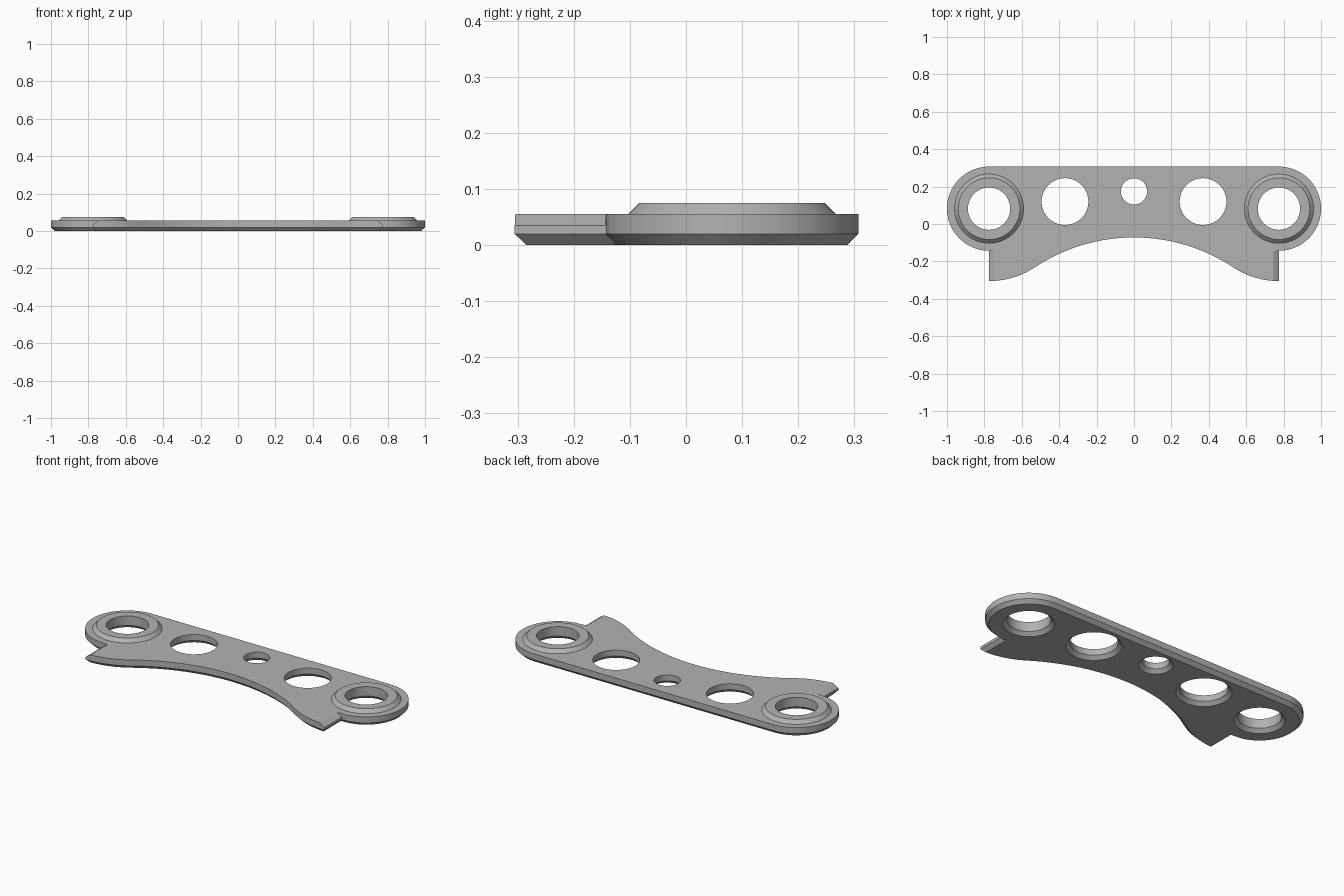
import bpy, bmesh, math
from mathutils import Vector

if "Cube" in bpy.data.objects:
    bpy.data.objects.remove(bpy.data.objects["Cube"], do_unlink=True)

TOP, BEVEL, BOSS_TOP = 0.055, 0.02, 0.075
LUG_X, LUG_Y, LUG_R = 0.775, 0.082, 0.225
SEGMENTS = 64

grey = bpy.data.materials.new("plain grey")
grey.use_nodes = True
colour = (0.45, 0.45, 0.45, 1)
grey.diffuse_color = colour
grey.node_tree.nodes["Principled BSDF"].inputs["Base Color"].default_value = colour


def arc(cx, cy, r, start, end, steps):
    angles = [math.radians(start + (end - start) * i / steps) for i in range(steps + 1)]
    return [Vector((cx + r * math.cos(a), cy + r * math.sin(a))) for a in angles]


def inset(points, d):
    """Move a counter-clockwise outline inwards with mitred corners."""
    result = []
    for i, p in enumerate(points):
        a = (p - points[i - 1]).normalized()
        b = (points[(i + 1) % len(points)] - p).normalized()
        na, nb = Vector((-a.y, a.x)), Vector((-b.y, b.x))
        result.append(p + (na + nb) * d / (1 + na.dot(nb)))
    return result


def loft(name, rings):
    """Solid from matching rings of 3D points, closed at both ends."""
    bm = bmesh.new()
    loops = [[bm.verts.new(p) for p in ring] for ring in rings]
    for low, high in zip(loops, loops[1:]):
        for i in range(len(low)):
            bm.faces.new((low[i - 1], low[i], high[i], high[i - 1]))
    bm.faces.new(loops[0][::-1])
    bm.faces.new(loops[-1])
    bmesh.ops.recalc_face_normals(bm, faces=bm.faces)
    mesh = bpy.data.meshes.new(name)
    bm.to_mesh(mesh)
    bm.free()
    mesh.materials.append(grey)
    obj = bpy.data.objects.new(name, mesh)
    bpy.context.collection.objects.link(obj)
    return obj


def turned(name, x, y, profile):
    return loft(name, [[p.to_3d() + Vector((0, 0, z)) for p in
                        arc(x, y, r, 0, 360, SEGMENTS)[:-1]] for r, z in profile])


def combine(target, tool, operation):
    tool.hide_render = True
    mod = target.modifiers.new(operation, "BOOLEAN")
    mod.object, mod.operation, mod.solver = tool, operation, "EXACT"
    bpy.context.view_layer.objects.active = target
    bpy.ops.object.modifier_apply(modifier=mod.name)
    bpy.data.objects.remove(tool, do_unlink=True)


# Half outline: centre of the scooped edge, wing tip, then round the lug
sweep = 33.5
scoop = arc(0, -1.032, 0.96, 90, 90 - sweep, 20)
joint = scoop[-1]
flare = (LUG_X - joint.x) / math.sin(math.radians(sweep))
flare_y = joint.y + flare * math.cos(math.radians(sweep))
half = scoop + arc(LUG_X, flare_y, flare, 270 - sweep, 270, 10)[1:]
half += arc(LUG_X, LUG_Y, LUG_R, -90, 90, 32)
outline = half + [Vector((-p.x, p.y)) for p in reversed(half[1:])]

# Plate with a bevelled underside
plate = loft("bracket_plate", [
    [Vector((p.x, p.y, z)) for p in ring]
    for ring, z in ((inset(outline, BEVEL), 0), (outline, BEVEL), (outline, TOP))])

# Raised bosses on the lugs, and sloped wing tips
for side in (-1, 1):
    boss = turned("lug_boss", side * LUG_X, LUG_Y,
                  [(0.185, 0.03), (0.185, TOP), (0.165, BOSS_TOP)])
    combine(plate, boss, "UNION")
    wedge = [(0.73, 0.065), (0.79, 0.025), (0.79, 0.065)]
    tip = loft("wing_tip_cutter", [[Vector((side * x, y, z)) for x, z in wedge]
                                   for y in (-0.4, -0.1435)])
    combine(plate, tip, "DIFFERENCE")

# Through holes, flared at the underside
holes = [(0, 0.174, 0.07)]
for side in (-1, 1):
    holes += [(side * LUG_X, LUG_Y, 0.113), (side * 0.369, 0.12, 0.125)]
for x, y, r in holes:
    cutter = turned("hole_cutter", x, y,
                    [(r + 2 * BEVEL, -BEVEL), (r, BEVEL), (r, 0.1)])
    combine(plate, cutter, "DIFFERENCE")

bpy.ops.object.select_all(action="DESELECT")
plate.select_set(True)
bpy.context.view_layer.objects.active = plate
bpy.ops.object.shade_smooth_by_angle(angle=math.radians(25))
